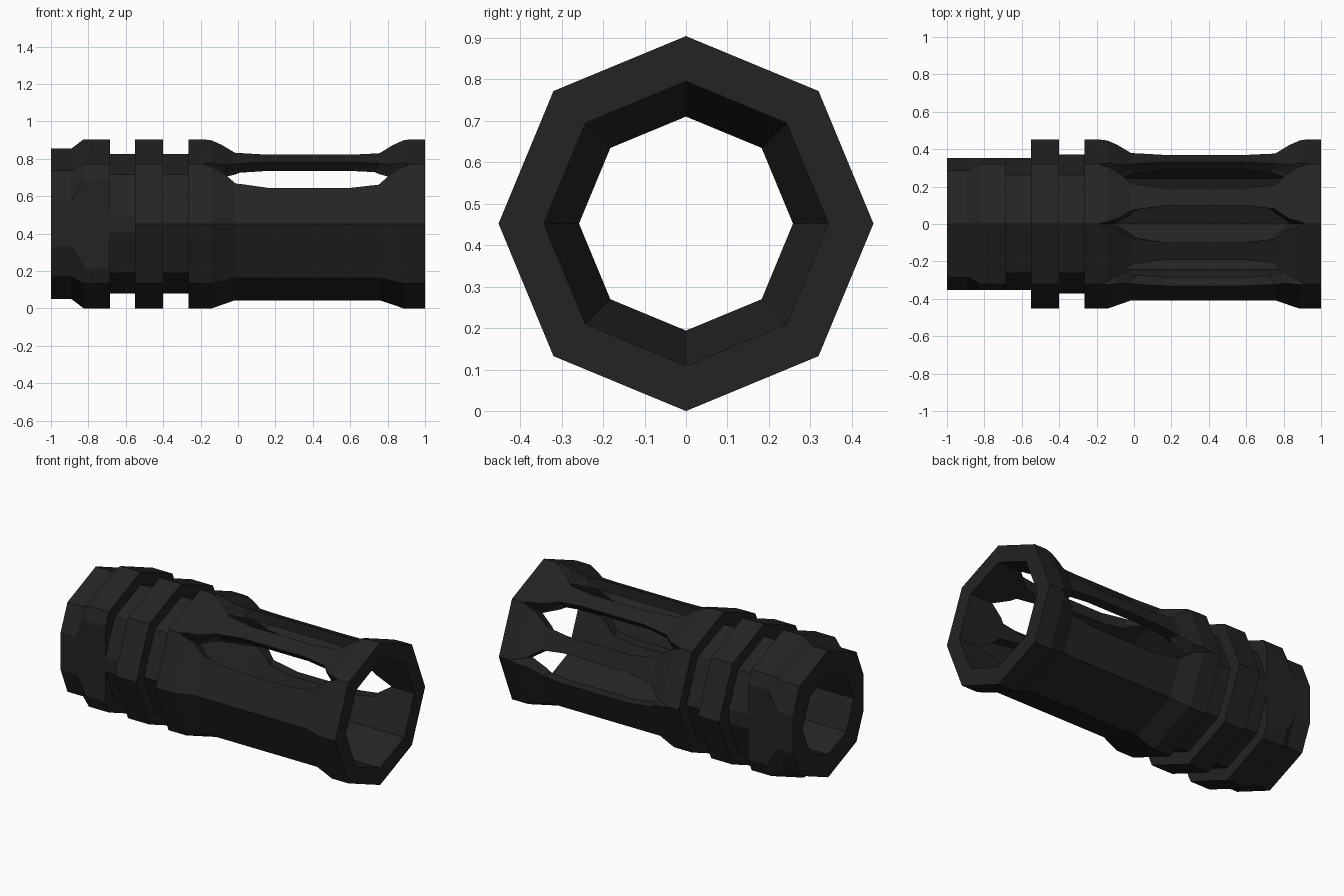
import bpy, bmesh, math
from mathutils import Matrix

if "Cube" in bpy.data.objects:
    bpy.data.objects.remove(bpy.data.objects["Cube"])

CZ = 0.452          # height of the tube axis
SIDES = 8

metal = bpy.data.materials.new("near_black_metal")
metal.diffuse_color = (0.017, 0.017, 0.017, 1)
metal.use_nodes = True
metal.node_tree.nodes["Principled BSDF"].inputs["Base Color"].default_value = metal.diffuse_color


def make_object(name, bm):
    bmesh.ops.recalc_face_normals(bm, faces=bm.faces)
    me = bpy.data.meshes.new(name)
    bm.to_mesh(me)
    bm.free()
    me.materials.append(metal)
    ob = bpy.data.objects.new(name, me)
    bpy.context.collection.objects.link(ob)
    return ob


def lathe(name, profile):
    """Closed (x, radius) profile turned around the x axis in flat sides."""
    bm = bmesh.new()
    rings = []
    for i in range(SIDES):
        a = math.tau * i / SIDES
        rings.append([bm.verts.new((x, r * math.cos(a), CZ + r * math.sin(a))) for x, r in profile])
    n = len(profile)
    for i in range(SIDES):
        p, q = rings[i], rings[(i + 1) % SIDES]
        for j in range(n):
            k = (j + 1) % n
            bm.faces.new((p[j], p[k], q[k], q[j]))
    return make_object(name, bm)


def slot_cutter(angle):
    """Long pointed slot whose ends flare outwards, pointing along the angle."""
    # x, half width, flare factor
    outline = [(-0.10, 0, -0.8), (0.0, 0.075, -0.3), (0.16, 0.098, 0), (0.60, 0.098, 0),
               (0.74, 0.082, 0.3), (0.84, 0, 0.75)]
    loop = outline + [(x, -w, f) for x, w, f in outline[-2:0:-1]]
    bm = bmesh.new()
    layers = []
    for r in (0.27, 0.343, 0.56):
        layers.append([bm.verts.new((x + f * (r - 0.343), w, r)) for x, w, f in loop])
    n = len(loop)
    for low, high in zip(layers, layers[1:]):
        for i in range(n):
            k = (i + 1) % n
            bm.faces.new((low[i], low[k], high[k], high[i]))
    bm.faces.new(layers[0])
    bm.faces.new(layers[-1])
    bmesh.ops.triangulate(bm, faces=bm.faces[:])
    turn = Matrix.Translation((0, 0, CZ)) @ Matrix.Rotation(angle, 4, 'X')
    bmesh.ops.transform(bm, matrix=turn, verts=bm.verts)
    return make_object("slot_cutter", bm)


def flat_cutter(side):
    """Box that planes a wrench flat on one side of the rear end."""
    bm = bmesh.new()
    bmesh.ops.create_cube(bm, size=1)
    # spans x -1.25..-0.55, starts at |y| = 0.353
    m = Matrix.Translation((-0.90, side * 0.503, CZ)) @ Matrix.Diagonal((0.70, 0.30, 1.2, 1))
    bmesh.ops.transform(bm, matrix=m, verts=bm.verts)
    return make_object("flat_cutter", bm)


# Tube: outer grooves and collars, then the stepped bore back to the start
R, G, B = 0.452, 0.372, 0.41
tube = lathe("slotted_tube", [
    (-1.0, 0.403), (-0.89, 0.403), (-0.825, R), (-0.685, R),
    (-0.685, G), (-0.55, G), (-0.55, R), (-0.40, R),
    (-0.40, G), (-0.265, G), (-0.265, R), (-0.14, R),
    (-0.02, B), (0.76, B), (0.885, R), (1.0, R),
    (1.0, 0.343), (-0.12, 0.343), (-0.40, 0.258), (-1.0, 0.258)])

# Five slots over the top half and two wrench flats
cutters = [slot_cutter(math.radians(a)) for a in (-90, -45, 0, 45, 90)]
cutters += [flat_cutter(s) for s in (-1, 1)]
for c in cutters:
    c.hide_render = True
    mod = tube.modifiers.new("cut", 'BOOLEAN')
    mod.operation = 'DIFFERENCE'
    mod.solver = 'EXACT'
    mod.object = c

# Bake the cuts and remove the cutters
bpy.context.view_layer.update()
baked = bpy.data.meshes.new_from_object(tube.evaluated_get(bpy.context.evaluated_depsgraph_get()))
tube.modifiers.clear()
tube.data = baked
baked.materials.clear()
baked.materials.append(metal)
for p in baked.polygons:
    p.material_index = 0
    p.use_smooth = False
for c in cutters:
    bpy.data.objects.remove(c, do_unlink=True)
